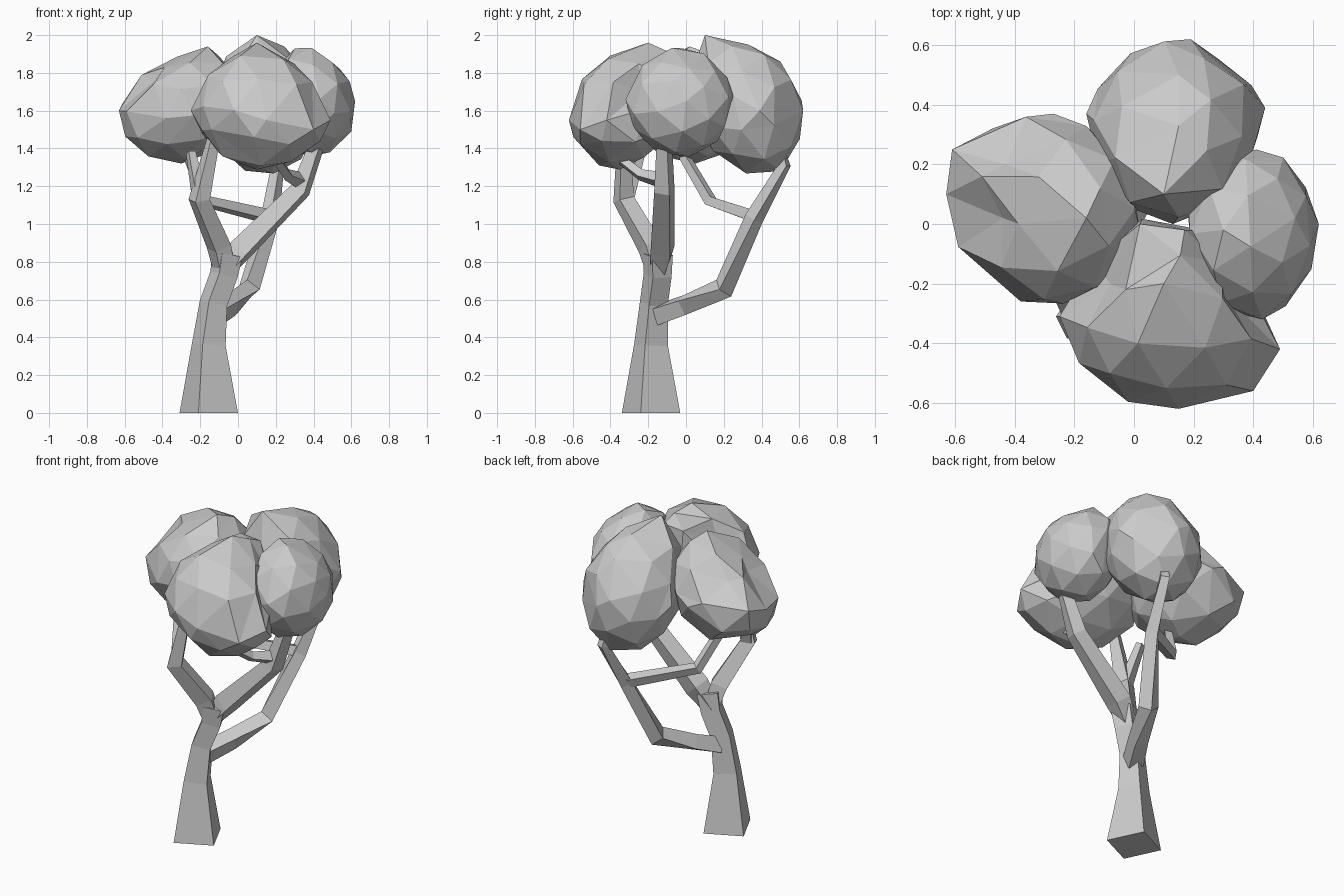
import bpy, bmesh, random
from math import radians
from mathutils import Vector, Matrix, Euler

if "Cube" in bpy.data.objects:
    bpy.data.objects.remove(bpy.data.objects["Cube"])

random.seed(4)


def finish(name, bm):
    bmesh.ops.recalc_face_normals(bm, faces=bm.faces)
    mesh = bpy.data.meshes.new(name)
    bm.to_mesh(mesh)
    bm.free()
    obj = bpy.data.objects.new(name, mesh)
    bpy.context.collection.objects.link(obj)
    return obj


def limb(name, path, ref):
    """Four-sided tapered tube along (x, y, z, corner radius) points."""
    bm = bmesh.new()
    pts = [Vector(p[:3]) for p in path]
    rings = []
    for i, p in enumerate(pts):
        t = Vector()
        if i > 0:
            t += (p - pts[i - 1]).normalized()
        if i < len(pts) - 1:
            t += (pts[i + 1] - p).normalized()
        t.normalize()
        u = Vector(ref)
        u = (u - t * u.dot(t)).normalized()
        v = t.cross(u)
        r = path[i][3]
        rings.append([bm.verts.new(p + d * r) for d in (u, v, -u, -v)])
    for a, b in zip(rings, rings[1:]):
        for k in range(4):
            n = (k + 1) % 4
            bm.faces.new((a[k], a[n], b[n], b[k]))
    bm.faces.new(rings[0])
    bm.faces.new(rings[-1])
    return finish(name, bm)


def foliage(name, centre, radii, turn=0, shear=(0, 0), corners=()):
    """Low-poly leaf ball: stretched, sheared with height, then its surface
    is drawn toward the given corner points and the nearest vertex snapped."""
    bm = bmesh.new()
    bmesh.ops.create_icosphere(bm, subdivisions=2, radius=1)
    spin = Euler([random.uniform(0, 0.6) for _ in range(3)]).to_matrix()
    rot = Matrix.Rotation(radians(turn), 3, 'Z')
    c = Vector(centre)
    for v in bm.verts:
        d = spin @ v.co
        q = rot @ Vector([d[k] * radii[k] for k in range(3)])
        q += Vector((shear[0] * q.z, shear[1] * q.z, 0))
        base = q.normalized()
        for corner in corners:
            d = Vector(corner) - c
            w = max(0, base.dot(d.normalized())) ** 7
            q += base * (d.length - q.length) * w
        v.co = c + q
    free = set(bm.verts)
    for corner in corners:
        d = (Vector(corner) - c).normalized()
        v = max(free, key=lambda o: d.dot((o.co - c).normalized()))
        v.co = corner
        free.discard(v)
    return finish(name, bm)


# Trunk and main limbs
DIAG = (-0.055, -0.155, 0)
limb("trunk", [(-.155, -.185, 0, .164), (-.155, -.185, .36, .095),
               (-.13, -.17, .58, .078), (-.075, -.15, .73, .078),
               (-.055, -.15, .84, .085)], DIAG)
limb("left_branch", [(-.07, -.15, .74, .06), (-.1, -.19, .88, .068),
                     (-.205, -.33, 1.13, .06), (-.13, -.33, 1.45, .036)], DIAG)
limb("right_branch", [(-.08, -.145, .74, .05), (.01, -.125, .86, .075),
                      (.33, -.115, 1.18, .06), (.44, -.115, 1.48, .04)],
     (0, 1, .9))
limb("back_branch", [(-.12, -.15, .52, .065), (-.04, -.01, .57, .06),
                     (.06, .2, .66, .06), (.17, .36, 1.03, .05),
                     (.21, .52, 1.31, .036), (.2, .49, 1.41, .03)], (1, .4, .6))

# Thin twigs
limb("left_twig", [(.16, .36, 1.04, .042), (-.17, .13, 1.12, .036),
                   (-.26, -.01, 1.36, .03)], (.3, -.4, 1))
limb("front_twig", [(.33, -.12, 1.23, .045), (.26, -.24, 1.26, .032),
                    (.19, -.37, 1.36, .026)], (.3, .2, 1))
limb("outer_twig", [(-.2, -.32, 1.12, .045), (-.25, -.24, 1.38, .028)], DIAG)

# Four leaf masses
foliage("left_foliage", (-.3, .05, 1.62), (.345, .30, .30), -40, (.25, 0),
        [(-.16, .02, 1.94), (-.02, -.1, 1.68), (-.44, .02, 1.76),
         (-.43, .2, 1.76), (-.54, .14, 1.43), (-.63, .1, 1.6),
         (-.61, .25, 1.64), (-.38, -.26, 1.56), (-.09, -.2, 1.58),
         (-.3, .05, 1.32), (-.27, .37, 1.62)])
foliage("front_foliage", (.12, -.31, 1.62), (.36, .30, .315), 0, (0, .2),
        [(.02, 0, 1.88), (.17, -.02, 1.88), (.49, -.42, 1.55),
         (.4, -.56, 1.5), (.15, -.62, 1.55), (.1, -.2, 1.96),
         (.31, -.24, 1.7), (-.08, -.2, 1.75), (-.25, -.31, 1.6),
         (-.14, -.48, 1.5), (.12, -.46, 1.31)])
foliage("right_foliage", (.385, -.03, 1.64), (.235, .28, .29), -8, (-.05, 0),
        [(.43, -.32, 1.66), (.41, .25, 1.68), (.54, .02, 1.82),
         (.62, 0, 1.65), (.6, -.02, 1.49), (.3, -.02, 1.93),
         (.2, -.09, 1.66)])
foliage("back_foliage", (.14, .32, 1.61), (.295, .29, .33), 0, (0, -.15),
        [(.1, .1, 2.0), (.13, 0, 1.64), (.18, .5, 1.28), (.15, .5, 1.86),
         (.44, .39, 1.6), (.4, .25, 1.68), (-.16, .37, 1.6),
         (.19, .62, 1.6), (-.12, .2, 1.64), (.15, .33, 1.95)])
